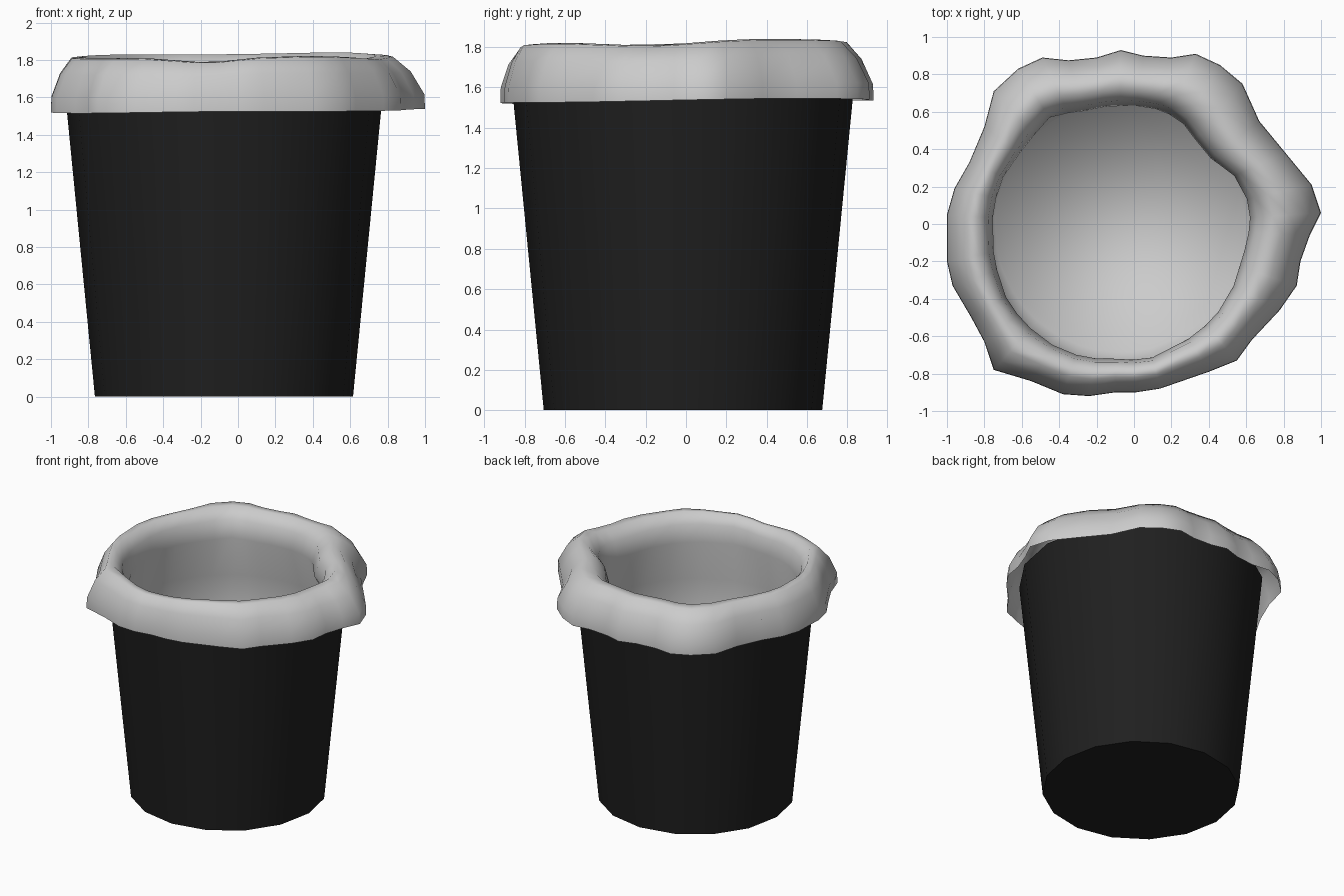
import bpy, bmesh
from math import sin, cos, pi, atan2, hypot, exp

if "Cube" in bpy.data.objects:
    bpy.data.objects.remove(bpy.data.objects["Cube"])

CX, CY = -0.075, -0.015      # bin axis

# plan outline of the folded-over bag edge (counter-clockwise)
OUTER = [(1.0, .06), (.95, .21), (.81, .38), (.67, .55), (.58, .75), (.46, .85), (.33, .91),
         (.2, .89), (.05, .90), (-.07, .93), (-.2, .89), (-.35, .875), (-.49, .89),
         (-.62, .83), (-.75, .71), (-.8, .52), (-.88, .33), (-.96, .19), (-1.0, .05),
         (-1.0, -.2), (-.97, -.33), (-.87, -.5), (-.8, -.63), (-.75, -.78), (-.55, -.84),
         (-.38, -.91), (-.24, -.92), (-.1, -.9), (.01, -.9), (.14, -.88), (.4, -.79),
         (.55, -.73), (.63, -.62), (.78, -.46), (.87, -.33), (.89, -.2), (.94, -.06)]
# plan outline of the bag mouth
INNER = [(.62, .09), (.52, .28), (.37, .37), (.24, .56), (.1, .62), (-.08, .63), (-.28, .6),
         (-.45, .57), (-.57, .42), (-.7, .25), (-.75, .07), (-.74, -.2), (-.68, -.4),
         (-.43, -.65), (-.27, -.71), (-.1, -.72), (.08, -.72), (.23, -.65), (.5, -.4), (.57, -.2)]


def polar(points):
    return sorted((atan2(y - CY, x - CX) % (2 * pi), hypot(x - CX, y - CY)) for x, y in points)


def radius_at(table, a):
    ext = [(table[-1][0] - 2 * pi, table[-1][1])] + table + [(table[0][0] + 2 * pi, table[0][1])]
    for (a0, r0), (a1, r1) in zip(ext, ext[1:]):
        if a0 <= a <= a1:
            return r0 + (r1 - r0) * (a - a0) / (a1 - a0)


def loft(name, rings, close_end, angle):
    bm = bmesh.new()
    loops = [[bm.verts.new(p) for p in ring] for ring in rings]
    n = len(loops[0])
    for lo, hi in zip(loops, loops[1:]):
        for i in range(n):
            j = (i + 1) % n
            bm.faces.new((lo[i], lo[j], hi[j], hi[i]))
    bm.faces.new(loops[close_end][::-1] if close_end == 0 else loops[close_end])
    me = bpy.data.meshes.new(name)
    bm.to_mesh(me)
    bm.free()
    ob = bpy.data.objects.new(name, me)
    bpy.context.collection.objects.link(ob)
    bpy.ops.object.select_all(action='DESELECT')
    ob.select_set(True)
    bpy.context.view_layer.objects.active = ob
    bpy.ops.object.shade_smooth_by_angle(angle=angle)
    return ob


# bin: open tapered drum with a flat base
def circle(r, z, n=16):
    return [(CX + r * cos(2 * pi * i / n), CY + r * sin(2 * pi * i / n), z) for i in range(n)]


bin_body = loft("bin_body", [circle(.69, 0), circle(.855, 1.68)], 0, 1.0)
black = bpy.data.materials.new("black_plastic")
black.diffuse_color = (.014, .014, .014, 1)
black.use_nodes = True
black.node_tree.nodes["Principled BSDF"].inputs["Base Color"].default_value = black.diffuse_color
bin_body.data.materials.append(black)


# uneven height of the bag: slight tilt plus a sag at the front and the right
def sag(a, centre, width):
    d = (a - centre + pi) % (2 * pi) - pi
    return exp(-(d / width) ** 2)


# bag: skirt, rolled lip, mouth, then the wall lining the bin and its floor
outer, inner = polar(OUTER), polar(INNER)
# (blend from outer outline 0 to mouth outline 1, height, how much it sags)
LIP = [(0, 1.53, 0), (.01, 1.61, .1), (.2, 1.735, .5), (.45, 1.82, 1), (.68, 1.825, 1),
       (.9, 1.75, .8), (1, 1.62, .3)]
# (radius, height)
POUCH = [(.775, 1.3), (.67, .08)]
rings = []
for t, z, s in LIP:
    ring = []
    for a, ro in outer:
        r = ro + (radius_at(inner, a) - ro) * t
        h = z + .012 * cos(a - .9) + .004 * sin(3 * a)
        h -= s * (.03 * sag(a, 4.6, .3) + .02 * sag(a, 6.1, .35))
        ring.append((CX + r * cos(a), CY + r * sin(a), h))
    rings.append(ring)
for r, z in POUCH:
    rings.append([(CX + r * cos(a), CY + r * sin(a), z) for a, _ in outer])
loft("bag_liner", rings, -1, pi)
